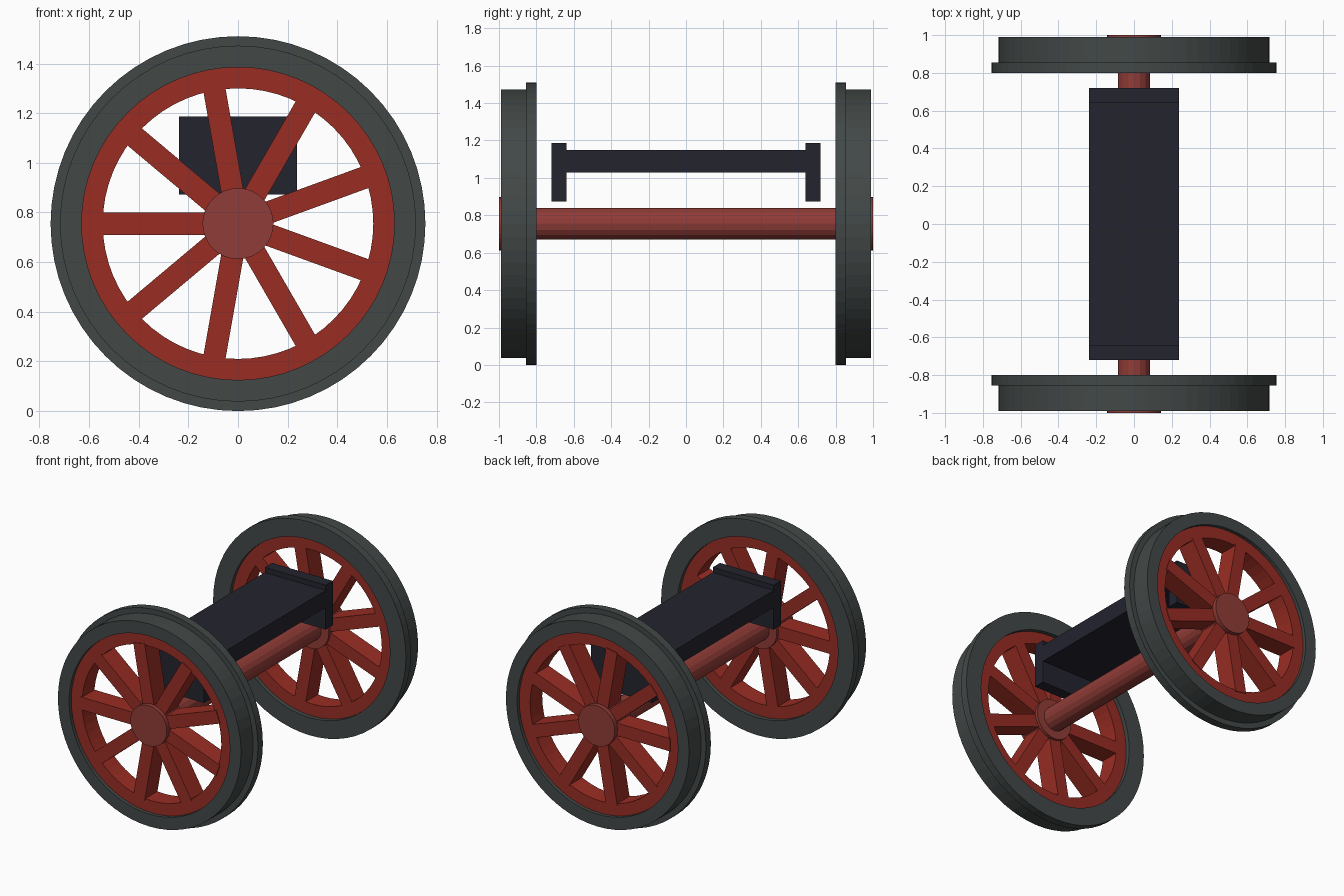
import bpy, bmesh, math
from mathutils import Matrix

if "Cube" in bpy.data.objects:
    bpy.data.objects.remove(bpy.data.objects["Cube"])

AXLE_Z = 0.755


def material(name, rgb):
    m = bpy.data.materials.new(name)
    m.diffuse_color = (*rgb, 1)
    m.use_nodes = True
    m.node_tree.nodes["Principled BSDF"].inputs["Base Color"].default_value = m.diffuse_color
    return m


IRON = material("dark grey iron", (0.055, 0.066, 0.064))
RED = material("wheel red", (0.32, 0.026, 0.017))
DULL_RED = material("dull axle red", (0.28, 0.045, 0.038))
NAVY = material("dark navy", (0.017, 0.017, 0.028))


def finish(bm, name, mat):
    bmesh.ops.recalc_face_normals(bm, faces=bm.faces)
    mesh = bpy.data.meshes.new(name)
    bm.to_mesh(mesh)
    bm.free()
    mesh.materials.append(mat)
    ob = bpy.data.objects.new(name, mesh)
    bpy.context.collection.objects.link(ob)
    return ob


def lathe(name, profile, mat, side=1, n=64, closed=True):
    """Revolve (radius, y) points round the axle; side mirrors y."""
    bm = bmesh.new()
    rings = []
    for r, y in profile:
        rings.append([bm.verts.new((r * math.cos(2 * math.pi * i / n), side * y,
                                    AXLE_Z + r * math.sin(2 * math.pi * i / n)))
                      for i in range(n)])
    count = len(rings)
    for k in range(count if closed else count - 1):
        a, b = rings[k], rings[(k + 1) % count]
        for i in range(n):
            j = (i + 1) % n
            bm.faces.new((a[i], a[j], b[j], b[i]))
    if not closed:
        bm.faces.new(rings[0])
        bm.faces.new(rings[-1])
    return finish(bm, name, mat)


def add_box(bm, lo, hi, turn=Matrix.Identity(4)):
    mid = [(a + b) / 2 for a, b in zip(lo, hi)]
    size = [b - a for a, b in zip(lo, hi)]
    bmesh.ops.create_cube(bm, size=1, matrix=turn @ Matrix.Translation(mid)
                          @ Matrix.Diagonal((*size, 1)))


for label, side in (("front", -1), ("back", 1)):
    # Tyre with a wider flange on the inboard edge
    lathe(label + "_tyre", [(0.63, 0.80), (0.755, 0.80), (0.755, 0.855),
                            (0.717, 0.855), (0.717, 0.99), (0.63, 0.99)], IRON, side)
    # Inner rim, set back from the tyre faces
    lathe(label + "_rim", [(0.545, 0.83), (0.632, 0.83), (0.632, 0.965),
                           (0.545, 0.965)], RED, side)
    # Hub disc
    lathe(label + "_hub", [(0.143, 0.81), (0.143, 1.0)], DULL_RED, side, 32, False)
    # Nine spokes
    bm = bmesh.new()
    for k in range(9):
        turn = (Matrix.Translation((0, side * 0.9, AXLE_Z))
                @ Matrix.Rotation(math.pi + k * math.tau / 9, 4, 'Y'))
        add_box(bm, (0.10, -0.07, -0.045), (0.555, 0.07, 0.045), turn)
    finish(bm, label + "_spokes", RED)

# Axle
lathe("axle", [(0.085, -0.85), (0.085, 0.85)], DULL_RED, 1, 16, False)

# Cross beam with a taller plate at each end
bm = bmesh.new()
add_box(bm, (-0.238, -0.65, 1.03), (0.238, 0.65, 1.15))
finish(bm, "cross_beam", NAVY)
for label, y in (("front", -0.68), ("back", 0.68)):
    bm = bmesh.new()
    add_box(bm, (-0.238, y - 0.04, 0.873), (0.238, y + 0.04, 1.187))
    finish(bm, label + "_beam_end", NAVY)
